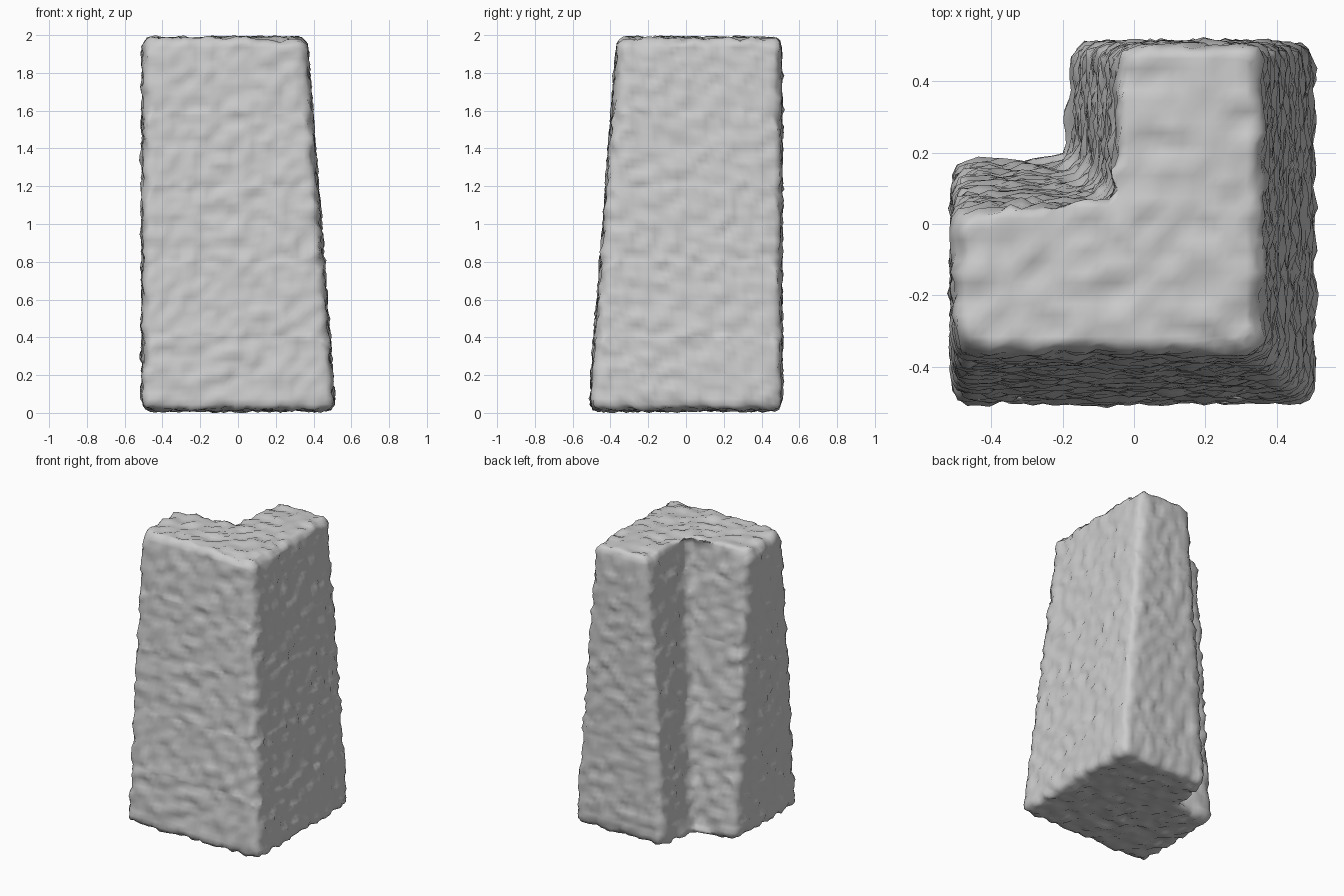
import bpy, bmesh

if "Cube" in bpy.data.objects:
    bpy.data.objects.remove(bpy.data.objects["Cube"])

# L-shaped footprints: wide at the base, drawn in at the top on the sloped sides
def l_profile(left, right, front, back, inner_x, inner_y, z):
    return [(left, front, z), (right, front, z), (right, back, z),
            (inner_x, back, z), (inner_x, inner_y, z), (left, inner_y, z)]

bm = bmesh.new()
low = [bm.verts.new(p) for p in l_profile(-0.505, 0.51, -0.51, 0.505, -0.18, 0.18, 0.015)]
top = [bm.verts.new(p) for p in l_profile(-0.505, 0.36, -0.36, 0.505, -0.045, 0.045, 1.985)]
bm.faces.new(low[::-1])
bm.faces.new(top)
for i in range(6):
    j = (i + 1) % 6
    bm.faces.new((low[i], low[j], top[j], top[i]))

# Worn, rounded outer edges (the inner corner stays sharp)
edges = [e for e in bm.edges if not (low[4] in e.verts and top[4] in e.verts)]
bmesh.ops.bevel(bm, geom=edges, offset=0.045, segments=3, profile=0.5, affect='EDGES')
bmesh.ops.recalc_face_normals(bm, faces=bm.faces)
mesh = bpy.data.meshes.new("stone_corner_pillar")
bm.to_mesh(mesh)
bm.free()
pillar = bpy.data.objects.new("stone_corner_pillar", mesh)
bpy.context.collection.objects.link(pillar)

# Even dense surface
remesh = pillar.modifiers.new("even_surface", 'REMESH')
remesh.mode = 'VOXEL'
remesh.voxel_size = 0.03
remesh.use_smooth_shade = True

# Rough stone bumps
bumps = bpy.data.textures.new("stone_bumps", 'CLOUDS')
bumps.noise_scale = 0.06
bumps.noise_depth = 1
rough = pillar.modifiers.new("rough_stone", 'DISPLACE')
rough.texture = bumps
rough.texture_coords = 'LOCAL'
rough.strength = 0.045
rough.mid_level = 0.5
